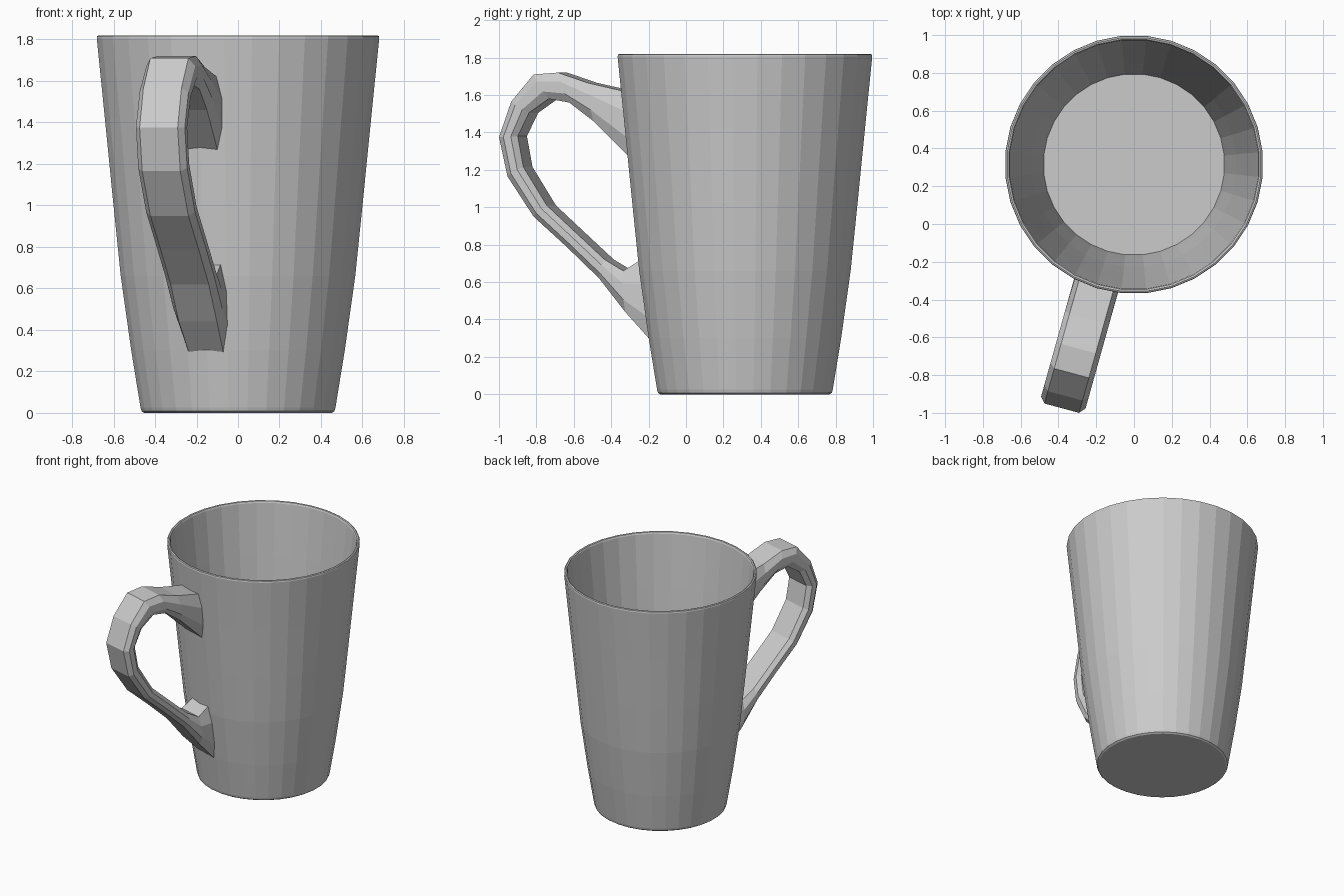
import bpy, bmesh, math

if "Cube" in bpy.data.objects:
    bpy.data.objects.remove(bpy.data.objects["Cube"])

AXIS_Y = 0.315          # the cup sits behind the origin
SEGMENTS = 32


def make_object(name, rings, closed_profile):
    """Bridge successive vertex rings and cap both ends."""
    bm = bmesh.new()
    loops = [[bm.verts.new(p) for p in ring] for ring in rings]
    for a, b in zip(loops, loops[1:]):
        n = len(a)
        for i in range(n):
            j = (i + 1) % n
            bm.faces.new((a[i], a[j], b[j], b[i]))
    if closed_profile:
        bm.faces.new(loops[0])
        bm.faces.new(loops[-1])
    bmesh.ops.recalc_face_normals(bm, faces=bm.faces)
    mesh = bpy.data.meshes.new(name)
    bm.to_mesh(mesh)
    bm.free()
    obj = bpy.data.objects.new(name, mesh)
    bpy.context.collection.objects.link(obj)
    return obj


# Cup: outside wall, rounded rim, inside wall down to the floor
outer = [(0.455, 0.0), (0.467, 0.008), (0.472, 0.025), (0.517, 0.3),
         (0.568, 0.66), (0.605, 1.02), (0.645, 1.42), (0.684, 1.805)]
rim = [(0.682, 1.816), (0.674, 1.82), (0.665, 1.817), (0.660, 1.805)]
inner = [(0.620, 1.42), (0.580, 1.02), (0.543, 0.66), (0.495, 0.3), (0.48, 0.17)]


def circle(r, z):
    angles = [math.tau * (i + 0.5) / SEGMENTS for i in range(SEGMENTS)]
    return [(r * math.cos(a), AXIS_Y + r * math.sin(a), z) for a in angles]


make_object("cup_body", [circle(r, z) for r, z in outer + rim + inner], True)


def wall_radius(z):
    for (r0, z0), (r1, z1) in zip(outer, outer[1:]):
        if z0 <= z <= z1:
            return r0 + (r1 - r0) * (z - z0) / (z1 - z0)
    return outer[-1][0]


# Handle: stations of (outer y, outer z, inner y, inner z) along the loop
stations = [
    (-0.30, 1.62, -0.30, 1.26), (-0.50, 1.665, -0.47, 1.46),
    (-0.66, 1.72, -0.60, 1.56), (-0.79, 1.71, -0.71, 1.58),
    (-0.91, 1.565, -0.815, 1.505), (-0.975, 1.375, -0.875, 1.38),
    (-0.93, 1.165, -0.845, 1.215), (-0.79, 0.95, -0.72, 1.01),
    (-0.61, 0.785, -0.56, 0.86), (-0.44, 0.62, -0.41, 0.72),
    (-0.30, 0.44, -0.31, 0.66), (-0.20, 0.28, -0.25, 0.72),
]
# Octagonal section: (sideways offset, fraction from outer to inner)
section = [(-0.095, 0), (0.095, 0), (0.122, 0.3), (0.122, 0.7),
           (0.095, 1), (-0.095, 1), (-0.122, 0.7), (-0.122, 0.3)]


def handle_ring(station, on_wall):
    oy, oz, iy, iz = station
    ring = []
    for side, f in section:
        y, z = oy + (iy - oy) * f, oz + (iz - oz) * f
        x = -0.16 + 0.28 * (y + 0.18) + side * 0.965
        y -= side * 0.26
        if on_wall:     # sink the end ring just into the cup wall
            k = (wall_radius(z) - 0.012) / math.hypot(x, y - AXIS_Y)
            x, y = x * k, AXIS_Y + (y - AXIS_Y) * k
        ring.append((x, y, z))
    return ring


last = len(stations) - 1
make_object("handle", [handle_ring(s, i in (0, last)) for i, s in enumerate(stations)], True)
